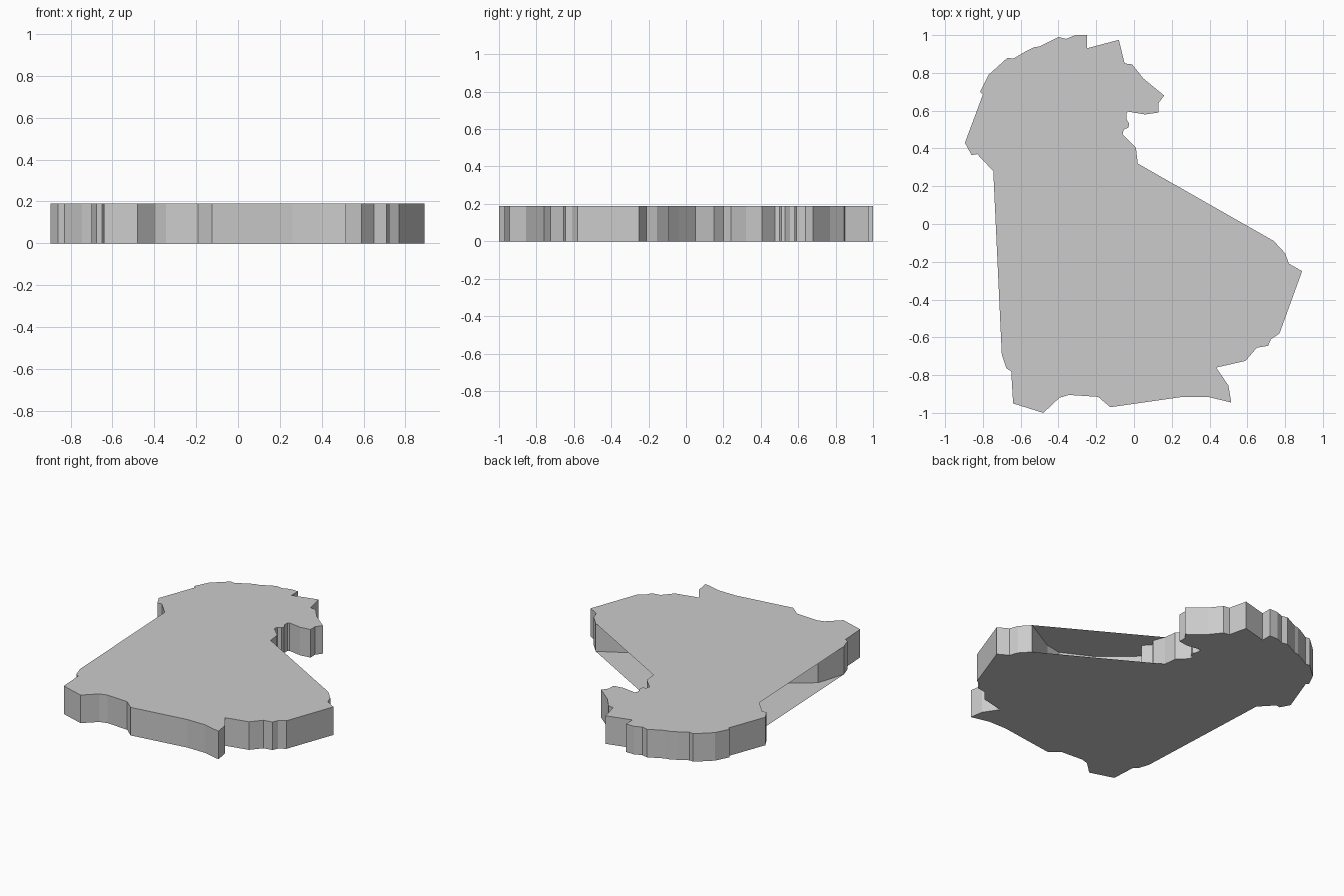
import bpy, bmesh

if "Cube" in bpy.data.objects:
    bpy.data.objects.remove(bpy.data.objects["Cube"])

HEIGHT = 0.19

# West shore, from the top tip round to the start of the long left side
west = [(-.25, 1), (-.31, 1), (-.36, .98), (-.40, .99), (-.50, .94), (-.53, .935),
        (-.58, .91), (-.64, .875), (-.67, .88), (-.77, .79), (-.815, .70), (-.80, .685),
        (-.895, .43), (-.86, .365), (-.83, .37), (-.745, .28)]
# South and east shore
south = [(-.70, -.69), (-.675, -.765), (-.65, -.78), (-.64, -.95), (-.48, -1),
         (-.395, -.92), (-.345, -.905), (-.19, -.915), (-.125, -.97), (.26, -.915),
         (.39, -.915), (.515, -.945), (.50, -.855), (.435, -.76), (.59, -.725),
         (.65, -.655), (.71, -.645), (.725, -.61), (.77, -.58), (.89, -.25),
         (.82, -.21), (.80, -.155), (.74, -.09)]
# North-east hook
hook = [(.02, .32), (.01, .405), (-.06, .475), (-.055, .50), (-.03, .51), (-.025, .53),
        (-.04, .555), (-.04, .585), (-.03, .595), (.06, .58), (.13, .59), (.13, .64),
        (.16, .68), (.05, .77), (-.01, .845), (-.05, .85), (-.08, .975), (-.25, .93)]
# Walls set back under the two straight open sides
left_recess = [(-.60, .19), (-.50, .04), (-.46, -.2), (-.50, -.40), (-.64, -.50)]
right_recess = [(.51, -.22), (.40, -.24), (.20, -.14), (.08, -.04), (-.02, .05),
                (.065, .15), (.02, .20), (.05, .24)]


def make_object(name, bm):
    mesh = bpy.data.meshes.new(name)
    bm.to_mesh(mesh)
    bm.free()
    obj = bpy.data.objects.new(name, mesh)
    bpy.context.collection.objects.link(obj)


def cap(name, outline, z, up):
    bm = bmesh.new()
    face = bm.faces.new([bm.verts.new((x, y, z)) for x, y in outline])
    face.normal_update()
    if (face.normal.z > 0) != up:
        face.normal_flip()
    bmesh.ops.triangulate(bm, faces=[face])
    make_object(name, bm)


def wall(name, loop):
    bm = bmesh.new()
    low = [bm.verts.new((x, y, 0)) for x, y in loop]
    high = [bm.verts.new((x, y, HEIGHT)) for x, y in loop]
    for i in range(len(loop)):
        j = (i + 1) % len(loop)
        bm.faces.new((low[i], low[j], high[j], high[i]))
    make_object(name, bm)


# Flat top and bottom bridge the recesses; the side wall follows them
outline = west + south + hook
cap("top_plate", outline, HEIGHT, True)
cap("bottom_plate", outline, 0, False)
wall("side_wall", west + left_recess + south + right_recess + hook)
